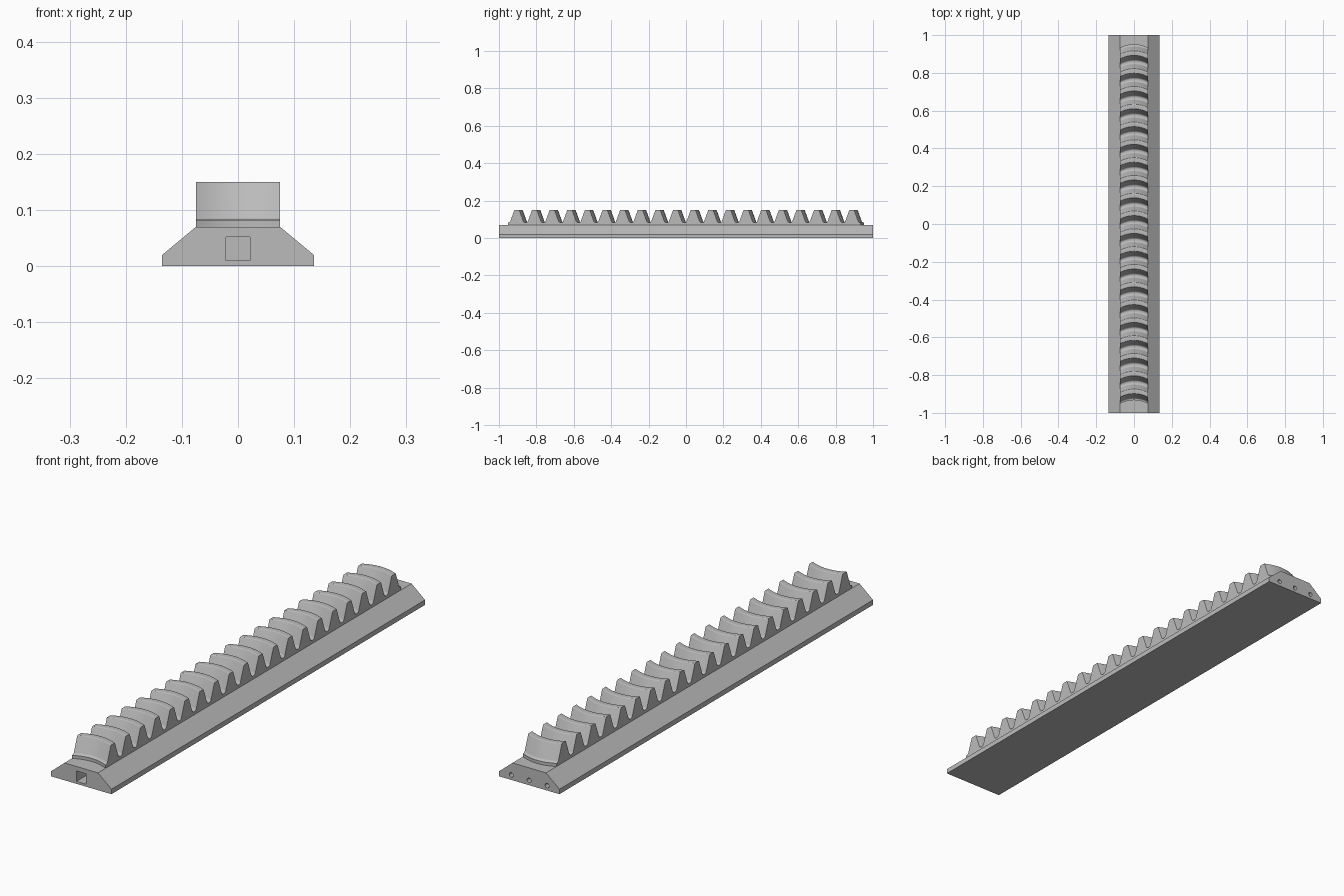
import bpy, bmesh, math
from mathutils import Vector

cube = bpy.data.objects.get("Cube")
if cube:
    bpy.data.objects.remove(cube, do_unlink=True)

# One plain grey
grey = bpy.data.materials.new("plain grey")
grey.use_nodes = True
colour = (0.5, 0.5, 0.5, 1)
grey.diffuse_color = colour
grey.node_tree.nodes["Principled BSDF"].inputs["Base Color"].default_value = colour

MODULE = 0.03
PITCH = math.pi * MODULE
TEETH = 20
HALF_W = 0.075          # half width of the toothed strip
BASE_TOP, TIP = 0.07, 0.15
ROOT = TIP - 2.25 * MODULE
BOW = 0.019             # how far the middle of each tooth bows back


def finish(name, bm):
    bmesh.ops.recalc_face_normals(bm, faces=bm.faces)
    mesh = bpy.data.meshes.new(name)
    bm.to_mesh(mesh)
    bm.free()
    mesh.materials.append(grey)
    obj = bpy.data.objects.new(name, mesh)
    bpy.context.collection.objects.link(obj)
    return obj


def sweep(name, sections):
    """Skin a row of matching closed sections and cap both ends."""
    bm = bmesh.new()
    rings = [[bm.verts.new(p) for p in s] for s in sections]
    n = len(rings[0])
    for a, b in zip(rings, rings[1:]):
        for i in range(n):
            j = (i + 1) % n
            bm.faces.new((a[i], a[j], b[j], b[i]))
    bm.faces.new(rings[0])
    bm.faces.new(rings[-1][::-1])
    return finish(name, bm)


def rounded(prev, corner, nxt, radius, steps=5):
    """Points of an arc that rounds off one profile corner."""
    p, c, q = Vector(prev), Vector(corner), Vector(nxt)
    u, v = (p - c).normalized(), (q - c).normalized()
    half = u.angle(v) / 2
    centre = c + (u + v).normalized() * radius / math.sin(half)
    start = c + u * radius / math.tan(half) - centre
    end = c + v * radius / math.tan(half) - centre
    turn = math.pi - 2 * half
    return [tuple(centre + (start * math.sin(turn * (1 - k / steps))
                            + end * math.sin(turn * k / steps)) / math.sin(turn))
            for k in range(steps + 1)]


# Rail with bevelled flanks
right = [(0.135, 0), (0.135, 0.02), (HALF_W, BASE_TOP)]
outline = right + [(-x, z) for x, z in reversed(right)]
rail = sweep("rail", [[(x, y, z) for x, z in outline] for y in (-1, 1)])

# Sockets in the rail ends: one square at the front, three round at the back
cutters = bmesh.new()
square = bmesh.ops.create_cube(cutters, size=1)["verts"]
bmesh.ops.scale(cutters, vec=(0.042, 0.2, 0.042), verts=square)
bmesh.ops.translate(cutters, vec=(0, -1, 0.031), verts=square)
for x in (-0.08, 0, 0.08):
    pin = bmesh.ops.create_cone(cutters, cap_ends=True, segments=24,
                                radius1=0.009, radius2=0.009, depth=0.16)["verts"]
    for v in pin:
        v.co = Vector((v.co.x + x, 1 + v.co.z, 0.02 - v.co.y))
cutter = finish("socket_cutter", cutters)
cut = rail.modifiers.new("sockets", "BOOLEAN")
cut.operation, cut.solver, cut.object = "DIFFERENCE", "EXACT", cutter
bpy.context.view_layer.objects.active = rail
rail.select_set(True)
bpy.ops.object.modifier_apply(modifier=cut.name)
bpy.data.objects.remove(cutter, do_unlink=True)

# Straight-flanked tooth with rounded root and tip, repeated along the rack
slope = math.tan(math.radians(20))
tip_half = PITCH / 4 - MODULE * slope
root_half = PITCH / 4 + 1.25 * MODULE * slope
edge, root = (-PITCH / 2, ROOT), (-root_half, ROOT)
tip, crown = (-tip_half, TIP), (0, TIP)
flank = rounded(edge, root, tip, 0.011) + rounded(root, tip, crown, 0.004, 4)
tooth = flank + [(-y, z) for y, z in reversed(flank)]
length = TEETH * PITCH / 2
profile = [(-length, ROOT)]
for i in range(TEETH):
    mid = (i - (TEETH - 1) / 2) * PITCH
    profile += [(mid + y, z) for y, z in tooth]
profile += [(length, ROOT), (length, BASE_TOP), (-length, BASE_TOP)]

# Sweep the profile across the rail along a bowed path
COLUMNS = 20
sections = []
for k in range(COLUMNS + 1):
    t = 2 * k / COLUMNS - 1
    shift = BOW * (0.5 - t * t)
    sections.append([(t * HALF_W, y + shift, z) for y, z in profile])
teeth = sweep("rack_teeth", sections)

# Smooth the curved tooth faces while keeping edges sharp
bpy.ops.object.select_all(action="DESELECT")
for obj in (rail, teeth):
    obj.select_set(True)
bpy.context.view_layer.objects.active = teeth
bpy.ops.object.shade_smooth_by_angle(angle=math.radians(30))
